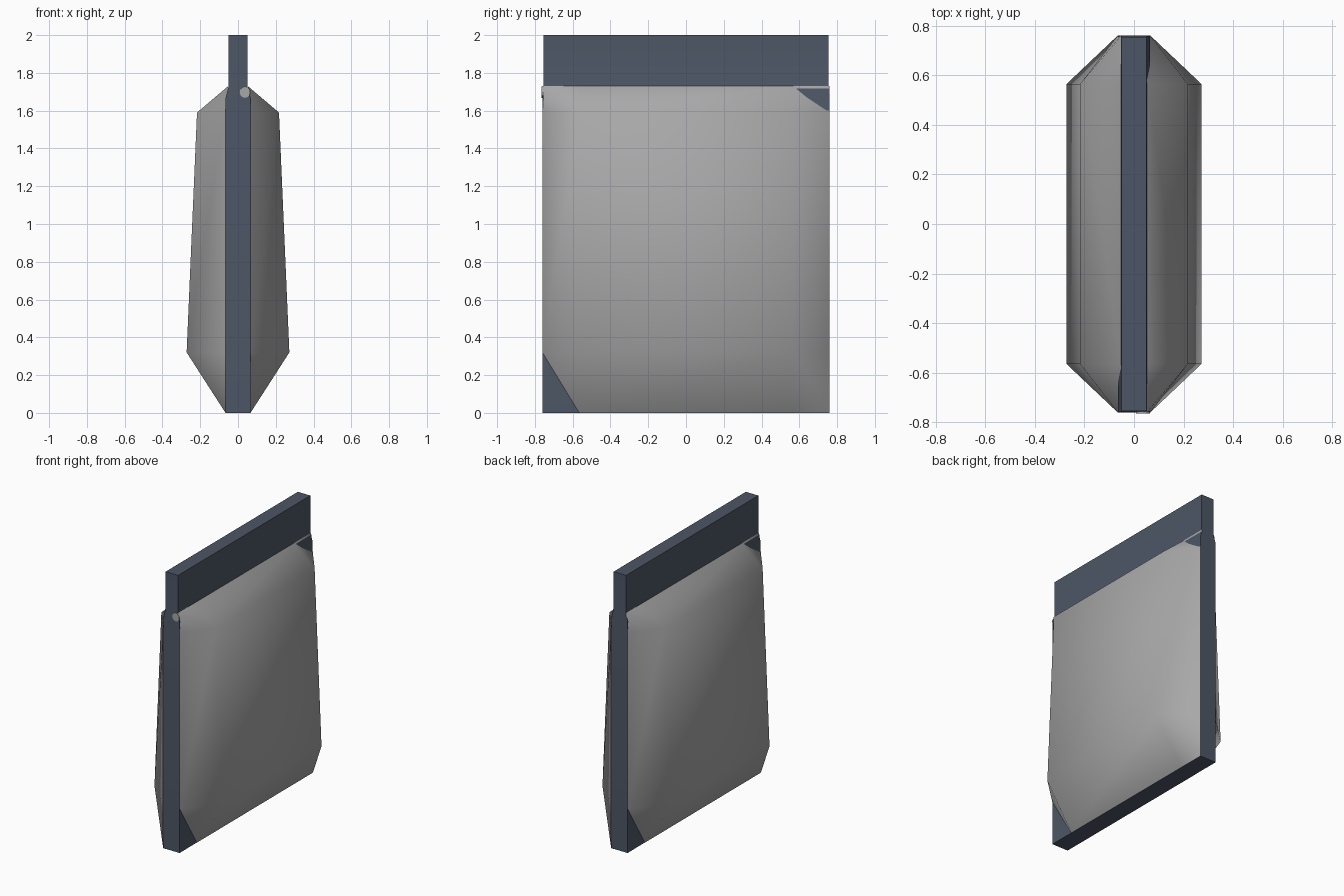
import bpy
import math

if "Cube" in bpy.data.objects:
    bpy.data.objects.remove(bpy.data.objects["Cube"])


def material(name, rgb):
    m = bpy.data.materials.new(name)
    m.diffuse_color = (*rgb, 1)
    m.use_nodes = True
    m.node_tree.nodes["Principled BSDF"].inputs["Base Color"].default_value = m.diffuse_color
    return m


NAVY = material("slate blue", (0.074, 0.094, 0.132))
GREY = material("warm grey", (0.39, 0.39, 0.39))


def add(name, verts, faces, mat, angle):
    me = bpy.data.meshes.new(name)
    me.from_pydata(verts, [], faces)
    me.materials.append(mat)
    ob = bpy.data.objects.new(name, me)
    bpy.context.collection.objects.link(ob)
    bpy.ops.object.select_all(action='DESELECT')
    ob.select_set(True)
    bpy.context.view_layer.objects.active = ob
    bpy.ops.object.shade_smooth_by_angle(angle=math.radians(angle))
    return ob


# Central slab: stacked rectangles (half width, half depth, height)
levels = [(0.065, 0.76, 0), (0.065, 0.76, 1.67), (0.05, 0.755, 1.73), (0.05, 0.755, 2.0)]
verts, faces = [], [(3, 2, 1, 0)]
for w, d, z in levels:
    verts += [(-w, -d, z), (w, -d, z), (w, d, z), (-w, d, z)]
for k in range(len(levels) - 1):
    for i in range(4):
        j = (i + 1) % 4
        faces.append((4*k + i, 4*k + j, 4*k + 4 + j, 4*k + 4 + i))
n = 4 * (len(levels) - 1)
faces.append((n, n + 1, n + 2, n + 3))
add("central_slab", verts, faces, NAVY, 30)


# Padded side panels: 4x4 grid whose inner points bulge outward
def panel(name, s):
    ys = [-0.76, -0.565, 0.565, 0.76]
    zs = [0, 0.32, 1.59, 1.73]
    pts = []
    for r, z in enumerate(zs):
        for c, y in enumerate(ys):
            x = 0.052 if r == 3 else 0.066
            if r in (1, 2) and c in (1, 2):
                x = 0.272 if r == 1 else 0.217
            pts.append((s * x, s * y, z))
    fs = []
    for r in range(3):
        for c in range(3):
            a, b = 4*r + c, 4*r + c + 1
            d, e = a + 4, b + 4
            if (r, c) == (0, 0):        # cut corner shows the slab
                fs.append((b, e, d))
            elif (r, c) == (2, 2):      # folded-in corner
                fs += [(a, b, d), (b, e, d)]
            elif (r, c) in ((0, 2), (2, 0)):  # ridged corners
                fs += [(a, b, d), (b, e, d)]
            else:
                fs.append((a, b, e, d))
    # ridged corners run from outer corner to the bulge
    fixed = []
    for f in fs:
        if f == (2, 3, 6):
            f = (2, 3, 6)
        fixed.append(f)
    add(name, pts, fixed, GREY, 75)


panel("right_panel", 1)
panel("left_panel", -1)

# Small grey tab on the front edge
ring = [(0.037 + 0.028 * math.cos(t * math.pi / 6), 1.698 + 0.03 * math.sin(t * math.pi / 6))
        for t in range(12)]
tv = [(x, y, z) for y in (-0.764, -0.756) for x, z in ring]
tf = [tuple(range(12)), tuple(range(23, 11, -1))]
tf += [(i, i + 12, (i + 1) % 12 + 12, (i + 1) % 12) for i in range(12)]
add("edge_tab", tv, tf, GREY, 30)
